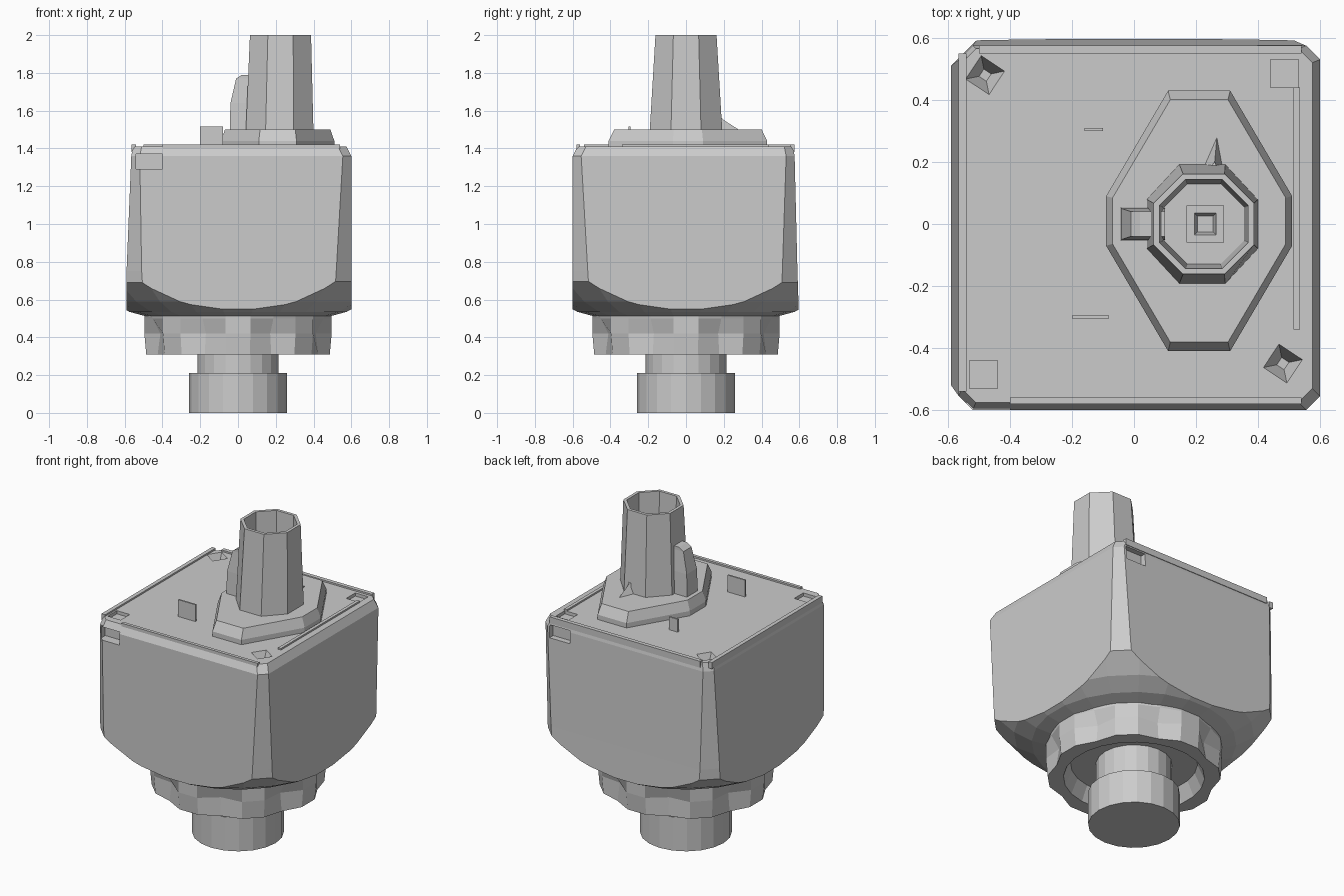
import bpy, bmesh, math

if "Cube" in bpy.data.objects:
    bpy.data.objects.remove(bpy.data.objects["Cube"])


def loft(name, rings, close=True):
    """Skin a stack of equal-length point rings into a capped solid."""
    bm = bmesh.new()
    rows = [[bm.verts.new(p) for p in ring] for ring in rings]
    n = len(rows[0])
    for a, b in zip(rows, rows[1:]):
        for i in range(n):
            j = (i + 1) % n
            bm.faces.new((a[i], a[j], b[j], b[i]))
    if close:
        bm.faces.new(rows[0][::-1])
        bm.faces.new(rows[-1])
    bmesh.ops.recalc_face_normals(bm, faces=bm.faces)
    me = bpy.data.meshes.new(name)
    bm.to_mesh(me)
    bm.free()
    ob = bpy.data.objects.new(name, me)
    bpy.context.collection.objects.link(ob)
    return ob


def circle(r, z, n, cx=0, cy=0, turn=0.0, ry=None):
    ry = r if ry is None else ry
    return [(cx + r * math.cos(turn + math.tau * i / n),
             cy + ry * math.sin(turn + math.tau * i / n), z) for i in range(n)]


def cut_rect(x0, x1, y0, y1, c, z):
    """Rectangle with its four corners cut off by c."""
    return [(x0 + c, y0, z), (x1 - c, y0, z), (x1, y0 + c, z), (x1, y1 - c, z),
            (x1 - c, y1, z), (x0 + c, y1, z), (x0, y1 - c, z), (x0, y0 + c, z)]


def box(name, x0, x1, y0, y1, z0, z1):
    return loft(name, [[(x0, y0, z), (x1, y0, z), (x1, y1, z), (x0, y1, z)] for z in (z0, z1)])


def boolean(target, cutter, op):
    cutter.hide_render = True
    mod = target.modifiers.new("bool", 'BOOLEAN')
    mod.operation, mod.object, mod.solver = op, cutter, 'EXACT'
    bpy.context.view_layer.objects.active = target
    bpy.ops.object.modifier_apply(modifier=mod.name)
    bpy.data.objects.remove(cutter)


# Housing: tapered square block, its underside trimmed by a cone
housing = loft("housing", [
    cut_rect(-0.59, 0.6, -0.6, 0.6, 0.10, 0.45),
    cut_rect(-0.59, 0.6, -0.6, 0.59, 0.08, 0.75),
    cut_rect(-0.565, 0.6, -0.6, 0.575, 0.045, 1.36),
    cut_rect(-0.555, 0.575, -0.575, 0.565, 0.045, 1.41)])
cone = loft("cone_trim", [circle(r, z, 24, turn=math.pi / 24) for r, z in
                          ((0.45, 0.50), (0.58, 0.535), (0.68, 0.59), (0.80, 0.70), (0.90, 0.90), (0.90, 1.6))])
boolean(housing, cone, 'INTERSECT')

# Screw pockets in two top corners
for x, y in ((-0.48, 0.48), (0.48, -0.45)):
    boolean(housing, loft("pocket", [circle(0.02, 1.33, 4, x, y, 0.2),
                                     circle(0.075, 1.43, 4, x, y, 0.2)]), 'DIFFERENCE')

# Clip blocks with open recesses in the other two corners
for s in (-1, 1):
    a, b = sorted((s * 0.40, s * 0.54))
    f0, f1 = sorted((s * 0.54, s * 0.64))
    boolean(housing, box("front_recess", a, b, f0, f1, 1.29, 1.37), 'DIFFERENCE')
    p0, p1 = sorted((s * 0.44, s * 0.53))
    boolean(housing, box("top_recess", p0, p1, p0, p1, 1.39, 1.43), 'DIFFERENCE')

# Raised trim along the edges of the lid
box("lid_trim_left", -0.565, -0.54, -0.54, 0.55, 1.38, 1.42)
box("lid_trim_back", -0.50, 0.54, 0.55, 0.575, 1.38, 1.42)
box("lid_trim_front", -0.40, 0.54, -0.58, -0.56, 1.38, 1.42)
box("lid_trim_right", 0.515, 0.535, -0.34, 0.44, 1.38, 1.42)


# Elongated octagonal flange
def flange_ring(s, z):
    half = ((0.30, 0.08), (0.10, 0.42))
    pts = [(x, y) for x, y in half] + [(-x, y) for x, y in half[::-1]]
    pts += [(-x, -y) for x, y in pts[:2]] + [(x, -y) for x, y in half[::-1]]
    return [(0.21 + x * s, 0.01 + y * s, z) for x, y in pts]


loft("flange", [flange_ring(1.0, 1.39), flange_ring(1.0, 1.44), flange_ring(0.93, 1.50)])

# Hollow tapered spout with a square socket in its floor
t = math.pi / 8
loft("spout", [circle(0.195, 1.46, 8, 0.22, 0, t, 0.21), circle(0.175, 2.0, 8, 0.225, 0, t),
               circle(0.155, 2.0, 8, 0.225, 0, t), circle(0.14, 1.60, 8, 0.225, 0, t)])
loft("spout_socket", [[(0.23 + x * w, y * w, z) for x, y in ((-1, -1), (1, -1), (1, 1), (-1, 1))]
                      for w, z in ((0.06, 1.58), (0.06, 1.65), (0.035, 1.65), (0.025, 1.61))])

# Stiffening rib and small tabs beside the spout
loft("spout_rib", [[(x, -w, z), (0.10, -w, z), (0.10, w, z), (x, w, z)]
                   for x, w, z in ((-0.045, 0.055, 1.45), (-0.04, 0.05, 1.64), (-0.01, 0.04, 1.77), (0.02, 0.04, 1.79))])
box("front_tab", -0.20, -0.08, -0.305, -0.295, 1.39, 1.515)
box("back_tab", -0.16, -0.10, 0.30, 0.31, 1.39, 1.49)
loft("spout_foot_gusset", [[(0.20, 0.15, 1.48), (0.30, 0.15, 1.48), (0.27, 0.31, 1.48)],
                           [(0.22, 0.15, 1.60), (0.28, 0.15, 1.60), (0.26, 0.20, 1.55)]])


# Scalloped collar nut, hollow underneath
def lobes(r, dip, z):
    n = 24
    return [((r - dip * (i % 3 == 0)) * math.cos(math.tau * i / n + math.pi / 8),
             (r - dip * (i % 3 == 0)) * math.sin(math.tau * i / n + math.pi / 8), z) for i in range(n)]


loft("collar", [lobes(0.50, 0.0, 0.53), lobes(0.50, 0.01, 0.50), lobes(0.50, 0.055, 0.42),
                lobes(0.49, 0.03, 0.31), circle(0.40, 0.31, 24, turn=math.pi / 8),
                circle(0.36, 0.40, 24, turn=math.pi / 8)])

# Stepped stem standing on the ground
loft("stem", [circle(r, z, 20) for r, z in ((0.26, 0), (0.26, 0.21), (0.215, 0.21), (0.215, 0.45))])
